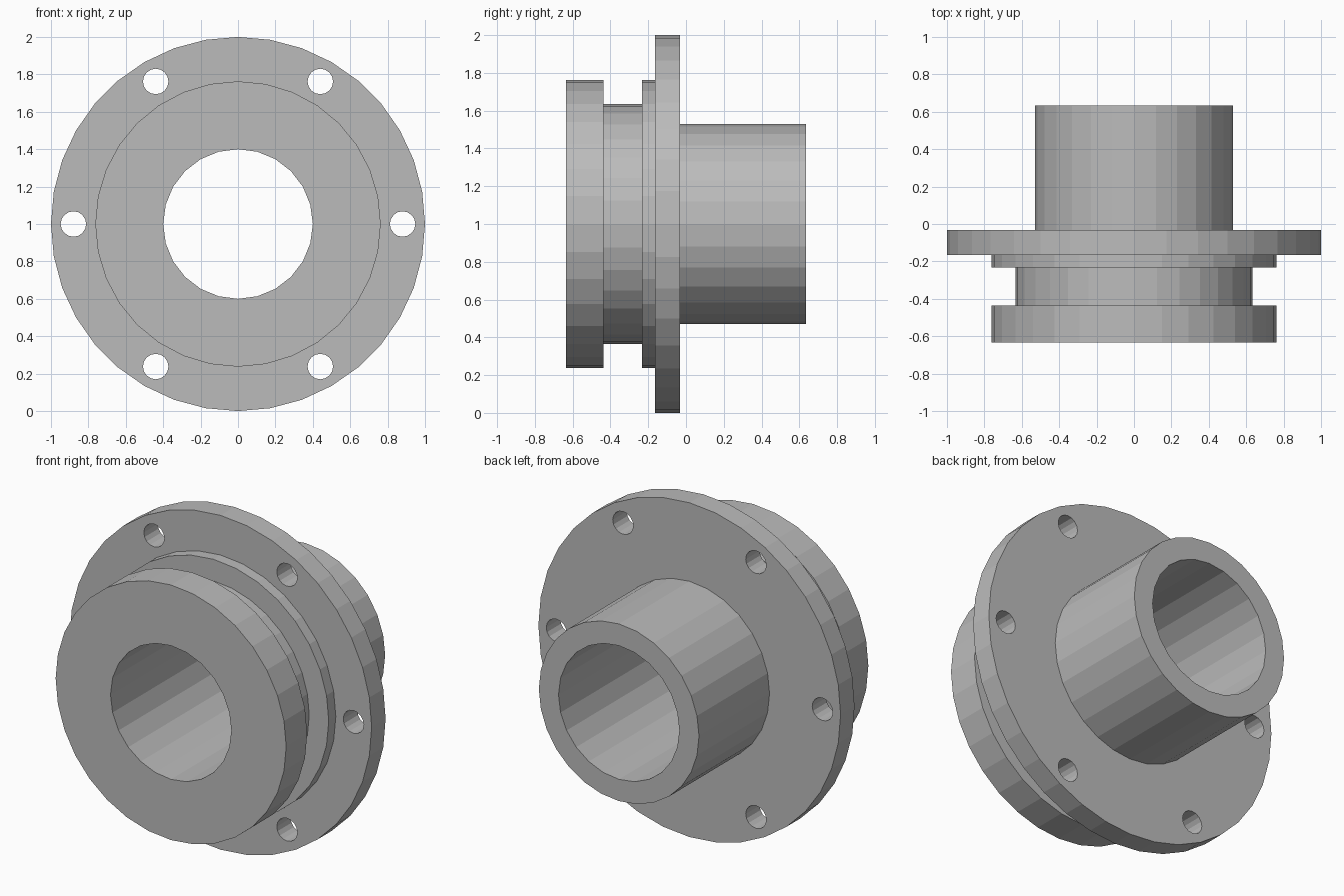
import bpy
from math import pi, sin, cos

cube = bpy.data.objects.get("Cube")
if cube:
    bpy.data.objects.remove(cube, do_unlink=True)

steel = bpy.data.materials.new("plain grey")
steel.use_nodes = True
GREY = (0.5, 0.5, 0.5, 1)
steel.diffuse_color = GREY
steel.node_tree.nodes["Principled BSDF"].inputs["Base Color"].default_value = GREY


def disc(name, radius, y0, y1, sides, x=0, z=1):
    """Cylinder along y with a corner pointing along +x."""
    bpy.ops.mesh.primitive_cylinder_add(
        vertices=sides, radius=radius, depth=y1 - y0,
        location=(x, (y0 + y1) / 2, z), rotation=(pi / 2, 0, 0))
    ob = bpy.context.object
    ob.name = name
    ob.data.materials.append(steel)
    return ob


def combine(target, other, operation):
    mod = target.modifiers.new(other.name, "BOOLEAN")
    mod.operation = operation
    mod.solver = "EXACT"
    mod.object = other
    bpy.context.view_layer.objects.active = target
    bpy.ops.object.modifier_apply(modifier=mod.name)
    bpy.data.objects.remove(other, do_unlink=True)


# Bolt flange, joined with the collars, groove and rear tube
hub = disc("flanged_hub", 1, -0.165, -0.033, 36)
for name, radius, y0, y1, sides in (
        ("rear_collar", 0.763, -0.232, -0.1, 32),
        ("groove_core", 0.634, -0.5, -0.12, 32),
        ("front_collar", 0.763, -0.634, -0.436, 32),
        ("rear_tube", 0.53, -0.08, 0.634, 28)):
    combine(hub, disc(name, radius, y0, y1, sides), "UNION")

# Central bore
combine(hub, disc("bore", 0.4, -1, 1, 24), "DIFFERENCE")

# Six bolt holes
for i in range(6):
    a = i * pi / 3
    combine(hub, disc("bolt_hole", 0.068, -0.2, 0.1, 16,
                      0.88 * cos(a), 1 + 0.88 * sin(a)), "DIFFERENCE")

bpy.ops.object.select_all(action="DESELECT")
hub.select_set(True)
bpy.ops.object.shade_flat()
